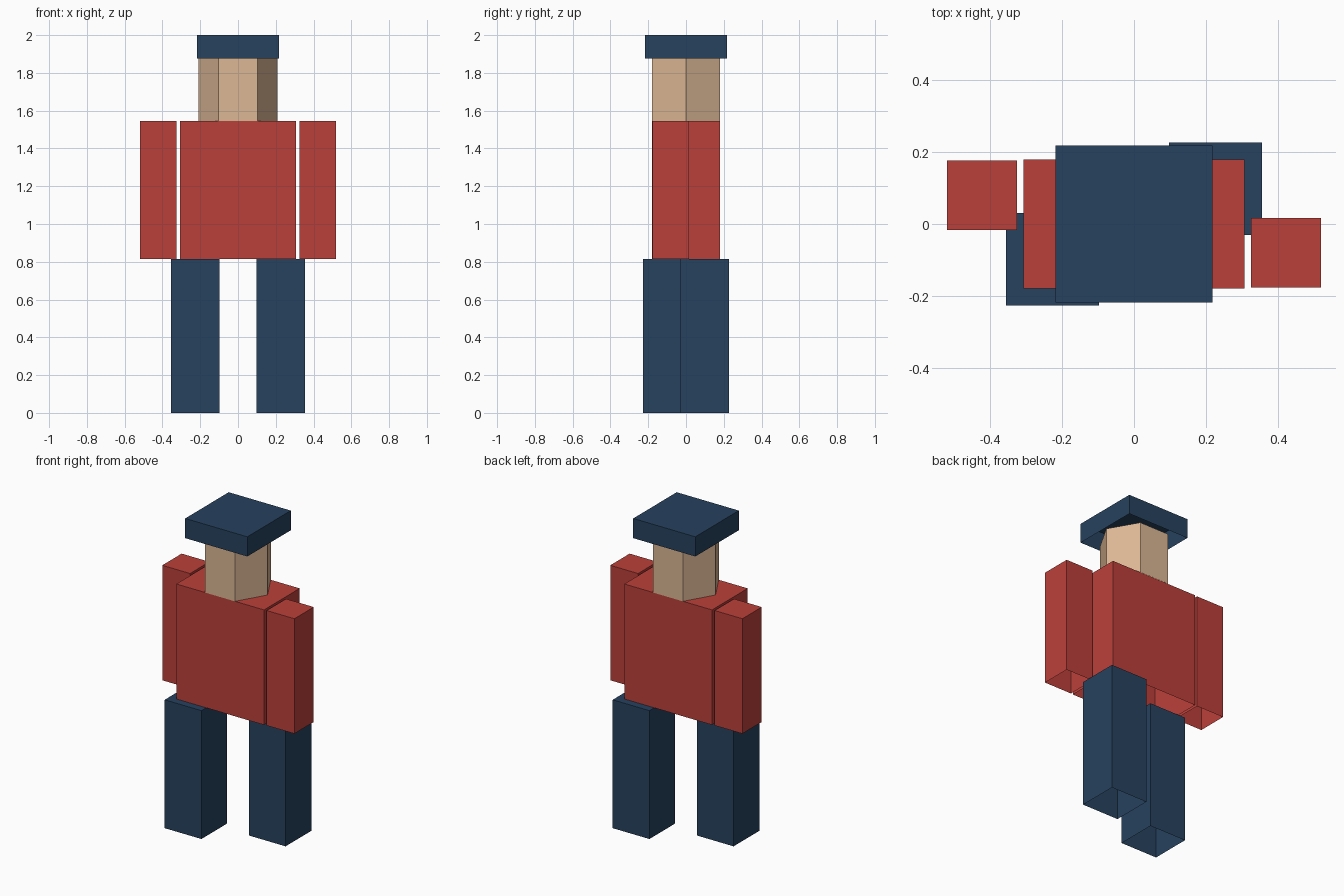
import bpy
import bmesh
from math import cos, sin, pi

cube = bpy.data.objects.get("Cube")
if cube:
    bpy.data.objects.remove(cube, do_unlink=True)


def make_material(name, rgb):
    mat = bpy.data.materials.new(name)
    mat.use_nodes = True
    color = (*rgb, 1.0)
    mat.diffuse_color = color
    mat.node_tree.nodes["Principled BSDF"].inputs["Base Color"].default_value = color
    return mat


navy = make_material("navy blue", (0.019, 0.054, 0.114))
red = make_material("brick red", (0.50, 0.051, 0.042))
skin = make_material("skin tan", (0.72, 0.48, 0.30))


def open_prism(name, outline, bottom, top, mat):
    """Extrude an outline upward, with a lid but no underside."""
    bm = bmesh.new()
    low = [bm.verts.new((x, y, bottom)) for x, y in outline]
    high = [bm.verts.new((x, y, top)) for x, y in outline]
    for i in range(len(outline)):
        j = (i + 1) % len(outline)
        bm.faces.new((low[i], low[j], high[j], high[i]))
    bm.faces.new(high)
    mesh = bpy.data.meshes.new(name)
    bm.to_mesh(mesh)
    bm.free()
    mesh.materials.append(mat)
    obj = bpy.data.objects.new(name, mesh)
    bpy.context.collection.objects.link(obj)
    return obj


def rectangle(x0, x1, y0, y1):
    return [(x0, y0), (x1, y0), (x1, y1), (x0, y1)]


# Body levels
HIP, SHOULDER, BRIM, CROWN = 0.815, 1.545, 1.875, 2.0

# Limbs: the right side is the left side turned half way round
for side, turn in (("left", 1), ("right", -1)):
    leg = rectangle(0.098, 0.356, -0.031, 0.227)
    arm = rectangle(0.325, 0.52, -0.177, 0.017)
    open_prism(side + "_leg", [(turn * x, turn * y) for x, y in leg], 0, HIP, navy)
    open_prism(side + "_arm", [(turn * x, turn * y) for x, y in arm], HIP, SHOULDER, red)

# Torso
open_prism("torso", rectangle(-0.308, 0.308, -0.179, 0.179), HIP, SHOULDER, red)

# Six-sided head
hexagon = [(0.208 * cos(i * pi / 3), 0.208 * sin(i * pi / 3)) for i in range(6)]
open_prism("head", hexagon, SHOULDER, BRIM, skin)

# Flat square cap
open_prism("cap", rectangle(-0.218, 0.218, -0.218, 0.218), BRIM, CROWN, navy)
